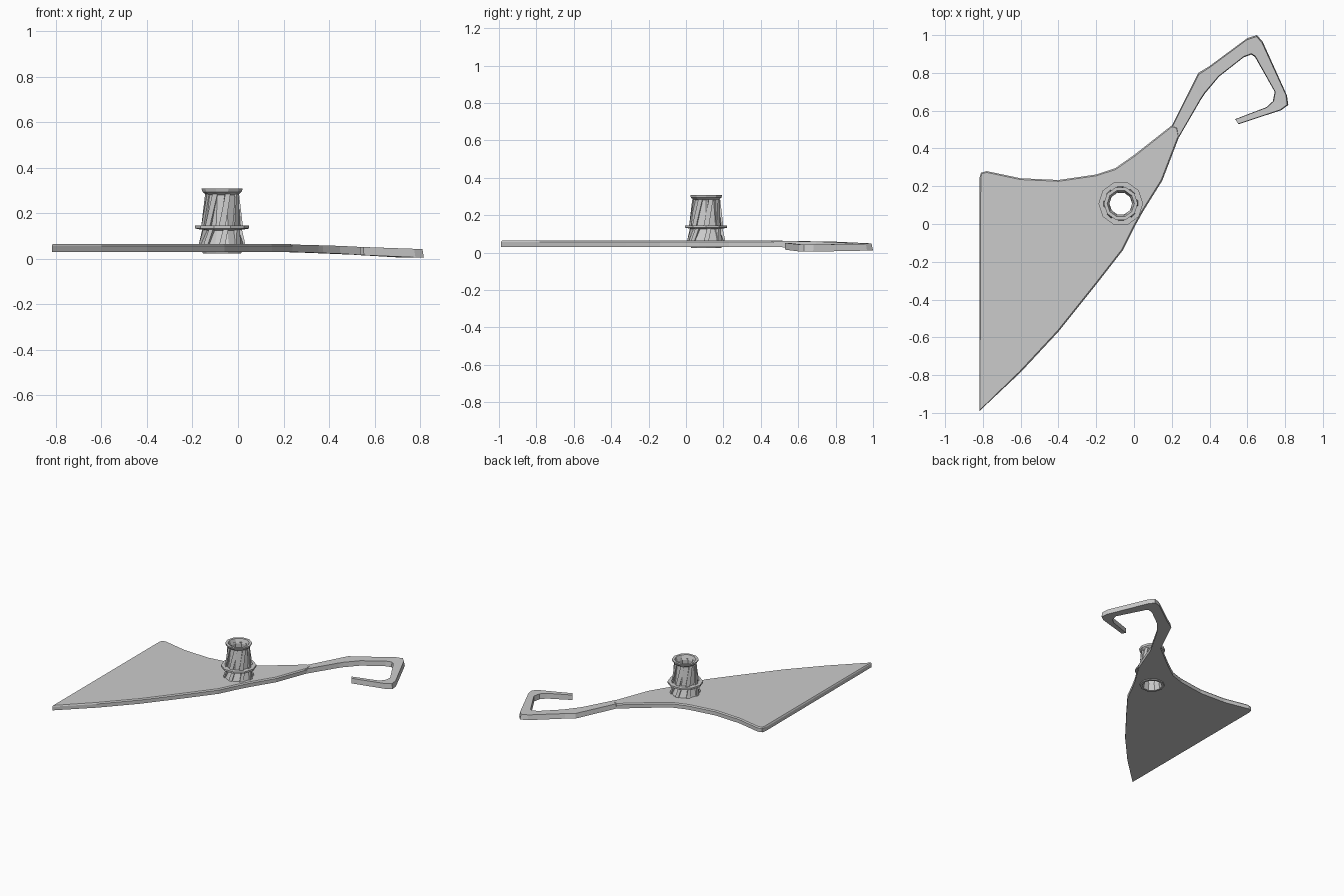
import bpy, bmesh, math
from mathutils import Vector

if "Cube" in bpy.data.objects:
    bpy.data.objects.remove(bpy.data.objects["Cube"])

CX, CY = -0.07, 0.108   # socket axis


def finish(bm, name):
    bmesh.ops.recalc_face_normals(bm, faces=bm.faces[:])
    me = bpy.data.meshes.new(name)
    bm.to_mesh(me)
    bm.free()
    ob = bpy.data.objects.new(name, me)
    bpy.context.collection.objects.link(ob)
    return ob


def loft(bm, rings, closed=False):
    """Skin equal-length rings of points; cap the ends unless closed."""
    vs = [[bm.verts.new(p) for p in r] for r in rings]
    n = len(vs[0])
    for i in range(len(vs) if closed else len(vs) - 1):
        a, b = vs[i], vs[(i + 1) % len(vs)]
        for j in range(n):
            k = (j + 1) % n
            bm.faces.new((a[j], a[k], b[k], b[j]))
    if not closed:
        bm.faces.new(vs[0])
        bm.faces.new(vs[-1])


def polar(r, a, z):
    return Vector((CX + r * math.cos(a), CY + r * math.sin(a), z))


def lathe(name, profile, sides, closed=True):
    bm = bmesh.new()
    loft(bm, [[polar(r, math.tau * i / sides, z) for i in range(sides)]
              for r, z in profile], closed)
    return finish(bm, name)


# Flat plate: outline with a slim chamfered top edge
outline = [(-.818, -.99), (-.818, .245), (-.81, .272), (-.78, .28), (-.6, .242),
           (-.4, .233), (-.2, .262), (-.1, .295), (0, .365), (.2, .522),
           (.23, .512), (.24, .465), (.15, .23), (.05, .07), (0, -.02),
           (-.06, -.14), (-.2, -.32), (-.4, -.57), (-.6, -.785)]
bm = bmesh.new()
base = bm.faces.new([bm.verts.new((x, y, .03)) for x, y in outline])
ext = bmesh.ops.extrude_face_region(bm, geom=[base])
top = [g for g in ext["geom"] if isinstance(g, bmesh.types.BMFace)]
bmesh.ops.translate(bm, vec=(0, 0, .027), verts=top[0].verts[:])
bmesh.ops.recalc_face_normals(bm, faces=bm.faces[:])
bmesh.ops.inset_region(bm, faces=top, thickness=.007, depth=.008)
plate = finish(bm, "plate")

# Hole through the plate under the socket
cutter = lathe("hole_cutter", [(.075, -.1), (.075, .2)], 10, False)
cutter.hide_render = True
cutter.hide_viewport = True
mod = plate.modifiers.new("hole", "BOOLEAN")
mod.operation = "DIFFERENCE"
mod.object = cutter
mod.solver = "EXACT"

# Bent hook: outer/inner edge pairs, drooping toward the far end
pairs = [((.19, .50), (.23, .445)), ((.315, .75), (.355, .66)),
         ((.34, .80), (.375, .69)), ((.40, .836), (.45, .78)),
         ((.60, .984), (.58, .882)), ((.65, 1.0), (.62, .897)),
         ((.68, .968), (.64, .885)), ((.81, .68), (.745, .70)),
         ((.817, .63), (.735, .65)), ((.78, .603), (.70, .618)),
         ((.553, .528), (.535, .555))]
rings = []
for o, i in pairs:
    d = max(0, o[0] - .22)
    lo, hi = .03 - .042 * d, .063 - .034 * d
    o, i = Vector(o), Vector(i)
    ot, it = o.lerp(i, .08), i.lerp(o, .05)   # top narrows slightly
    rings.append([(*o, lo), (*ot, hi), (*it, hi), (*i, lo)])
bm = bmesh.new()
loft(bm, rings)
finish(bm, "hook")

# Hollow socket: foot, waist, flange, tapered barrel and rim
lathe("socket", [(.068, .024), (.084, .024), (.098, .062), (.072, .125),
                 (.118, .133), (.118, .146), (.084, .146), (.068, .28),
                 (.086, .294), (.09, .308), (.072, .308), (.06, .275),
                 (.066, .15), (.06, .07)], 10)

# Slanted ribs around the barrel and small struts under the flange


def ribs(name, count, twist, half, lo, hi):
    bm = bmesh.new()
    for k in range(count):
        a = math.tau * k / count
        loft(bm, [[polar(r, a + t + s * half, z) for r, s in
                   ((r0, -1), (r1, -1), (r1, 1), (r0, 1))]
                  for (r0, r1, z), t in ((lo, 0), (hi, twist))])
    finish(bm, name)


ribs("barrel_ribs", 8, .35, .16, (.072, .093, .14), (.06, .076, .285))
ribs("flange_struts", 8, .2, .13, (.08, .104, .06), (.066, .086, .135))
